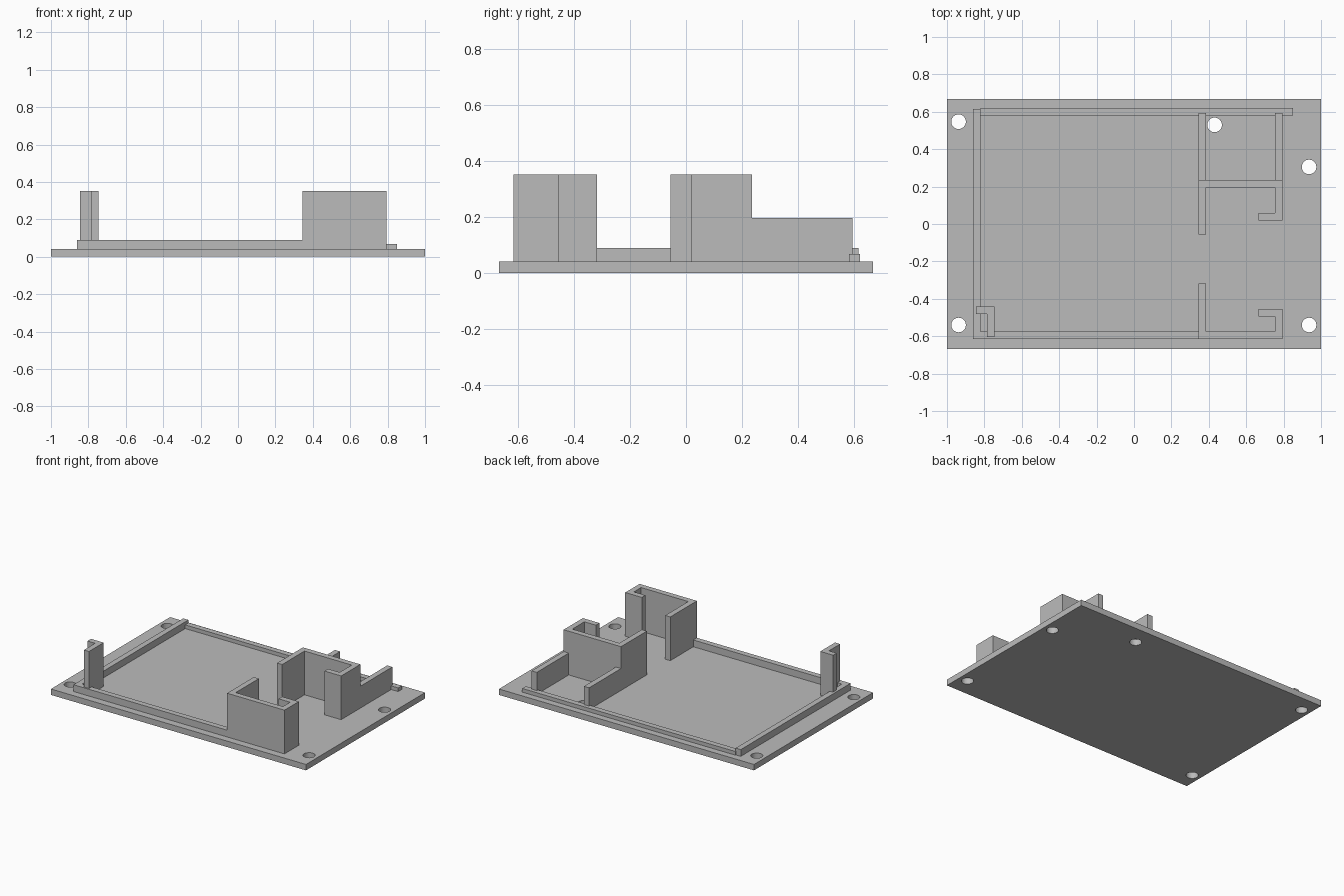
import bpy
import bmesh
from mathutils import Vector

cube = bpy.data.objects.get("Cube")
if cube:
    bpy.data.objects.remove(cube, do_unlink=True)

GREY = (0.5, 0.5, 0.5, 1)
grey = bpy.data.materials.new("plain_grey")
grey.use_nodes = True
grey.diffuse_color = GREY
grey.node_tree.nodes["Principled BSDF"].inputs["Base Color"].default_value = GREY

BASE = 0.042  # top of the plate


def prism(name, outline, bottom, top):
    """Extrude a flat outline upwards."""
    bm = bmesh.new()
    face = bm.faces.new([bm.verts.new((x, y, bottom)) for x, y in outline])
    grown = bmesh.ops.extrude_face_region(bm, geom=[face])["geom"]
    verts = [g for g in grown if isinstance(g, bmesh.types.BMVert)]
    bmesh.ops.translate(bm, verts=verts, vec=(0, 0, top - bottom))
    bmesh.ops.recalc_face_normals(bm, faces=bm.faces)
    mesh = bpy.data.meshes.new(name)
    bm.to_mesh(mesh)
    bm.free()
    mesh.materials.append(grey)
    obj = bpy.data.objects.new(name, mesh)
    bpy.context.collection.objects.link(obj)
    return obj


def wall(name, path, top, width=0.04):
    """Upright wall of even thickness along a path with square corners."""
    pts = [Vector(p) for p in path]
    normals = []
    for a, b in zip(pts, pts[1:]):
        d = (b - a).normalized()
        normals.append(Vector((-d.y, d.x)))
    # At a right-angled corner the mitre is the sum of both normals
    offsets = [normals[0]]
    offsets += [m + n for m, n in zip(normals, normals[1:])]
    offsets.append(normals[-1])
    left = [p + o * width / 2 for p, o in zip(pts, offsets)]
    right = [p - o * width / 2 for p, o in zip(pts, offsets)]
    return prism(name, left + right[::-1], BASE, top)


# Base plate with screw holes
plate = prism("base_plate", [(-1, -0.667), (1, -0.667), (1, 0.667), (-1, 0.667)], 0, BASE)
holes = [(-0.938, 0.547), (0.431, 0.53), (0.936, 0.305), (-0.938, -0.54), (0.936, -0.54)]
for i, (x, y) in enumerate(holes):
    bpy.ops.mesh.primitive_cylinder_add(vertices=48, radius=0.039, depth=0.3, location=(x, y, 0))
    cutter = bpy.context.object
    cutter.name = f"hole_cutter_{i + 1}"
    cutter.data.materials.append(grey)
    cutter.hide_render = True
    cutter.hide_set(True)
    cut = plate.modifiers.new(f"screw_hole_{i + 1}", "BOOLEAN")
    cut.operation = "DIFFERENCE"
    cut.solver = "EXACT"
    cut.object = cutter

# Low rails around the tray
wall("side_and_front_rail", [(-0.84, 0.615), (-0.84, -0.595), (0.345, -0.595)], 0.09)
wall("back_rail", [(-0.822, 0.6), (0.85, 0.6)], 0.068)

# Tall corner brackets with inward hooks
TALL = 0.352
wall("front_bracket", [(0.365, -0.317), (0.365, -0.595), (0.775, -0.595),
                       (0.775, -0.475), (0.665, -0.475)], TALL)
wall("middle_bracket", [(0.365, -0.055), (0.365, 0.215), (0.775, 0.215),
                        (0.775, 0.04), (0.665, 0.04)], TALL)
wall("corner_post", [(-0.845, -0.46), (-0.765, -0.46), (-0.765, -0.605)], TALL)

# Half-height fences behind the middle bracket
for side, x in (("right", 0.365), ("left", 0.775)):
    wall(f"{side}_fence", [(x, 0.235), (x, 0.593)], 0.197)
